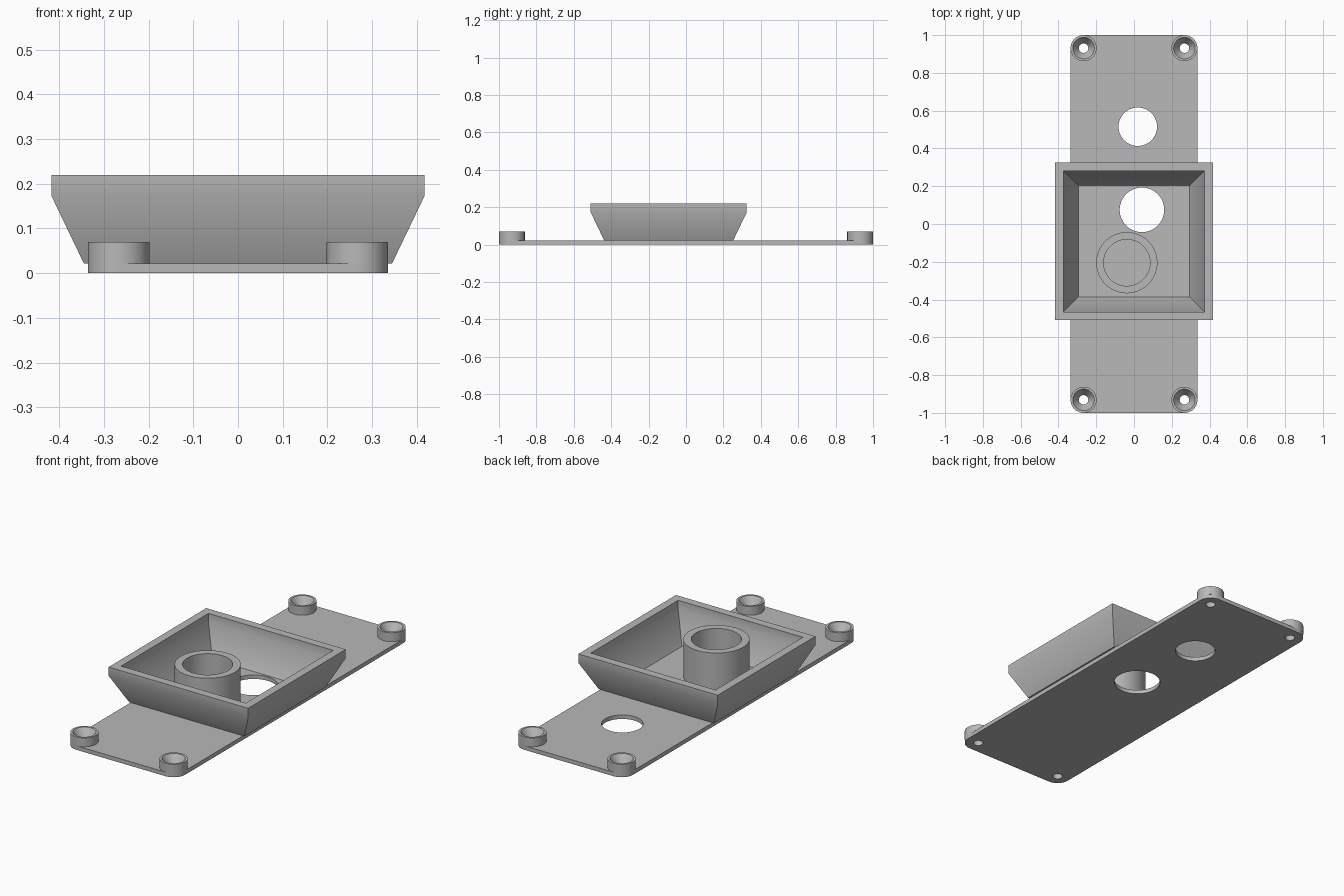
import bpy, bmesh, math

if "Cube" in bpy.data.objects:
    bpy.data.objects.remove(bpy.data.objects["Cube"], do_unlink=True)

PLATE_TOP, RIM_TOP = 0.022, 0.22
HALF_W, HALF_L, CORNER = 0.336, 1.0, 0.07

grey = bpy.data.materials.new("plain grey")
grey.use_nodes = True
grey.diffuse_color = (0.48, 0.48, 0.48, 1)
grey.node_tree.nodes["Principled BSDF"].inputs["Base Color"].default_value = (0.48, 0.48, 0.48, 1)


def circle(x, y, r, z, n=48):
    return [(x + r * math.cos(2 * math.pi * i / n), y + r * math.sin(2 * math.pi * i / n), z)
            for i in range(n)]


def rectangle(y, hx, hy, z):
    return [(-hx, y - hy, z), (hx, y - hy, z), (hx, y + hy, z), (-hx, y + hy, z)]


def loft(name, rings, closed=True):
    """Skin a stack of rings; closed joins last to first, otherwise the ends are capped."""
    bm = bmesh.new()
    loops = [[bm.verts.new(p) for p in ring] for ring in rings]
    pairs = list(zip(loops, loops[1:])) + ([(loops[-1], loops[0])] if closed else [])
    for a, b in pairs:
        for i in range(len(a)):
            j = (i + 1) % len(a)
            bm.faces.new((a[i], a[j], b[j], b[i]))
    if not closed:
        bm.faces.new(loops[0])
        bm.faces.new(loops[-1])
    bmesh.ops.recalc_face_normals(bm, faces=bm.faces)
    mesh = bpy.data.meshes.new(name)
    bm.to_mesh(mesh)
    bm.free()
    mesh.materials.append(grey)
    obj = bpy.data.objects.new(name, mesh)
    bpy.context.collection.objects.link(obj)
    return obj


def activate(obj):
    bpy.ops.object.select_all(action='DESELECT')
    obj.select_set(True)
    bpy.context.view_layer.objects.active = obj


# Base plate with rounded corners
outline = []
for k, (sx, sy) in enumerate([(1, 1), (-1, 1), (-1, -1), (1, -1)]):
    for i in range(13):
        a = math.pi / 2 * (k + i / 12)
        outline.append((sx * (HALF_W - CORNER) + CORNER * math.cos(a),
                        sy * (HALF_L - CORNER) + CORNER * math.sin(a)))
plate = loft("base_plate", [[(x, y, z) for x, y in outline] for z in (0, PLATE_TOP)], closed=False)

# Through holes: two cable openings and four screw holes
screws = [(sx * 0.267, sy * 0.931) for sx in (-1, 1) for sy in (-1, 1)]
holes = [(0.02, 0.515, 0.102), (0.042, 0.075, 0.118)] + [(x, y, 0.025) for x, y in screws]
activate(plate)
for x, y, r in holes:
    cutter = loft("hole_cutter", [circle(x, y, r, -0.1), circle(x, y, r, 0.1)], closed=False)
    cutter.hide_render = True
    mod = plate.modifiers.new("hole", 'BOOLEAN')
    mod.operation, mod.solver, mod.object = 'DIFFERENCE', 'EXACT', cutter
    bpy.ops.object.modifier_apply(modifier=mod.name)
    bpy.data.objects.remove(cutter, do_unlink=True)

# Flared square tray wall, open through to the plate
TRAY_Y, KNEE = -0.0925, 0.172
wall = [(0.345, PLATE_TOP), (0.417, KNEE), (0.417, RIM_TOP),
        (0.373, RIM_TOP), (0.373, KNEE), (0.295, PLATE_TOP)]
parts = [plate, loft("tray_wall", [rectangle(TRAY_Y, h, h, z) for h, z in wall])]

# Round tube standing in the tray
tube = [(0.162, PLATE_TOP), (0.162, RIM_TOP), (0.123, RIM_TOP), (0.123, PLATE_TOP)]
parts.append(loft("cable_tube", [circle(-0.038, -0.205, r, z, 64) for r, z in tube]))

# Countersunk screw bosses
boss = [(0.069, PLATE_TOP), (0.069, 0.07), (0.057, 0.07), (0.025, PLATE_TOP)]
for x, y in screws:
    name = ("front" if y < 0 else "back") + ("_left" if x > 0 else "_right") + "_screw_boss"
    parts.append(loft(name, [circle(x, y, r, z) for r, z in boss]))

for obj in parts:
    activate(obj)
    bpy.ops.object.shade_smooth_by_angle(angle=math.radians(30))
